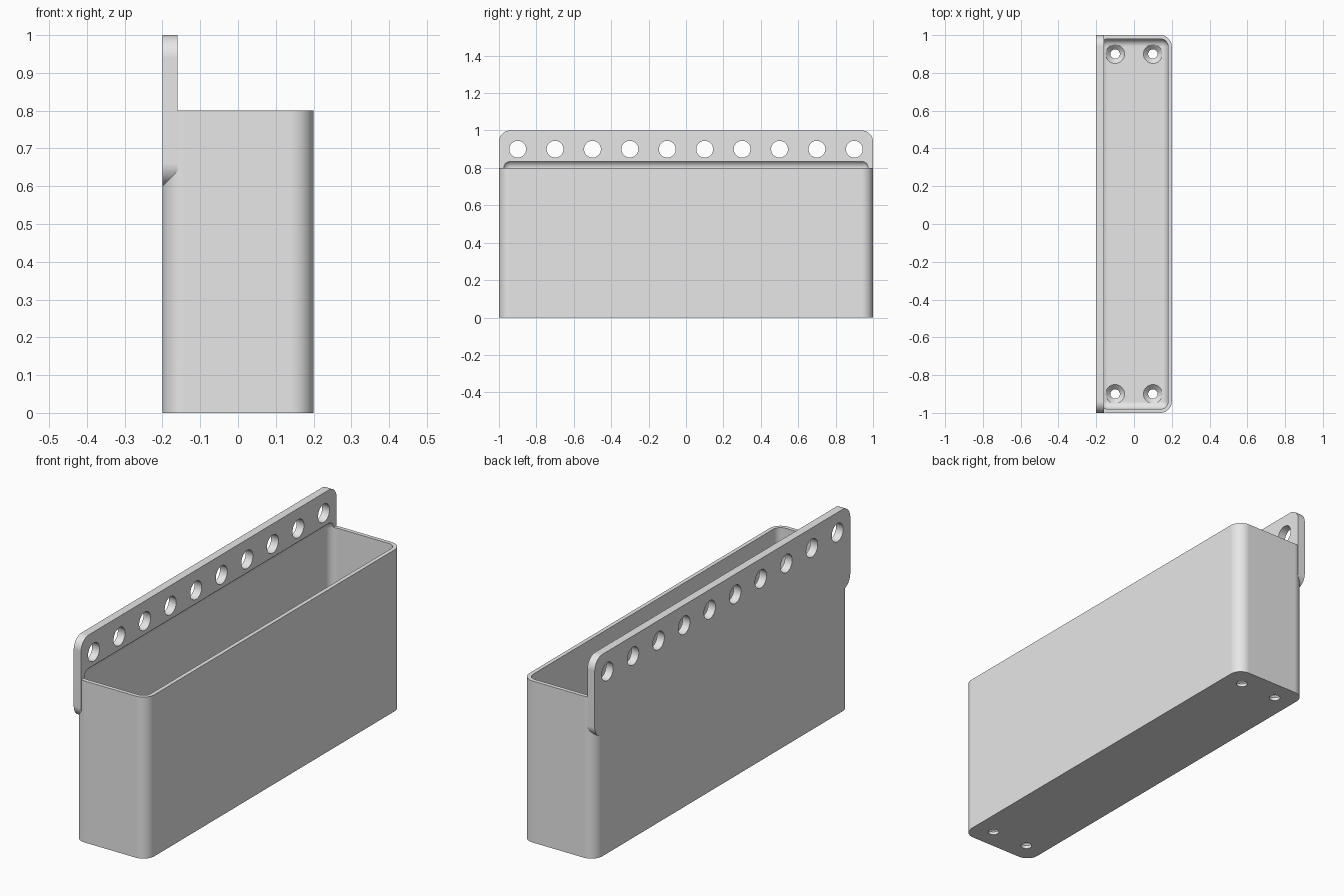
import bpy
import bmesh
import math
from mathutils import Matrix, Vector

cube = bpy.data.objects.get("Cube")
if cube:
    bpy.data.objects.remove(cube, do_unlink=True)

grey = bpy.data.materials.new("light grey")
grey.use_nodes = True
grey.diffuse_color = (0.8, 0.8, 0.8, 1)
grey.node_tree.nodes["Principled BSDF"].inputs["Base Color"].default_value = grey.diffuse_color


def to_object(name, bm):
    bmesh.ops.recalc_face_normals(bm, faces=bm.faces)
    mesh = bpy.data.meshes.new(name)
    bm.to_mesh(mesh)
    bm.free()
    mesh.materials.append(grey)
    obj = bpy.data.objects.new(name, mesh)
    bpy.context.collection.objects.link(obj)
    return obj


def rounded_block(name, low, high, radius, axis=None):
    """Block with the edges along one axis rounded, or all edges if axis is None."""
    low, high = Vector(low), Vector(high)
    bm = bmesh.new()
    bmesh.ops.create_cube(bm, size=1)
    bmesh.ops.scale(bm, vec=high - low, verts=bm.verts)
    bmesh.ops.translate(bm, vec=(low + high) / 2, verts=bm.verts)
    edges = [e for e in bm.edges if axis is None
             or abs((e.verts[0].co - e.verts[1].co)[axis]) > 0.001]
    bmesh.ops.bevel(bm, geom=edges, offset=radius, offset_type='OFFSET',
                    segments=10, profile=0.5, affect='EDGES')
    return to_object(name, bm)


def lathe(bm, profile, centre):
    """Turn a radius/height profile around a vertical axis."""
    verts = [bm.verts.new((centre[0] + r, centre[1], z)) for r, z in profile]
    edges = [bm.edges.new(pair) for pair in zip(verts, verts[1:])]
    bmesh.ops.spin(bm, geom=verts + edges, cent=(*centre, 0), axis=(0, 0, 1),
                   angle=math.tau, steps=32, use_duplicate=False)


def combine(target, other, operation):
    mod = target.modifiers.new(operation.lower(), 'BOOLEAN')
    mod.operation = operation
    mod.solver = 'EXACT'
    mod.object = other
    bpy.context.view_layer.objects.active = target
    bpy.ops.object.modifier_apply(modifier=mod.name)
    bpy.data.objects.remove(other, do_unlink=True)


# Outer body and the taller mounting plate along its back wall
bin_body = rounded_block("storage_bin", (-0.2, -1, 0), (0.2, 1, 0.8), 0.06, axis=2)
plate = rounded_block("mounting_plate", (-0.2, -1, 0.6), (-0.16, 1, 1), 0.06, axis=0)
combine(bin_body, plate, 'UNION')

# Cavity with soft edges, its top biting into the plate
cavity = rounded_block("cavity_cutter", (-0.18, -0.98, 0.04), (0.18, 0.98, 0.84), 0.04)
combine(bin_body, cavity, 'DIFFERENCE')

# Row of round holes through the plate
bm = bmesh.new()
for i in range(10):
    place = Matrix.Translation((-0.18, -0.9 + 0.2 * i, 0.9)) @ Matrix.Rotation(math.pi / 2, 4, 'Y')
    bmesh.ops.create_cone(bm, cap_ends=True, segments=32, radius1=0.045,
                          radius2=0.045, depth=0.2, matrix=place)
combine(bin_body, to_object("plate_hole_cutter", bm), 'DIFFERENCE')

# Countersunk screw holes at the corners of the floor
screw = [(0, -0.05), (0.025, -0.05), (0.025, 0.015), (0.05, 0.04), (0.05, 0.06), (0, 0.06)]
bm = bmesh.new()
for x in (-0.1, 0.1):
    for y in (-0.9, 0.9):
        lathe(bm, screw, (x, y))
bmesh.ops.remove_doubles(bm, verts=bm.verts, dist=0.0001)
combine(bin_body, to_object("screw_hole_cutter", bm), 'DIFFERENCE')

# Smooth rounded corners, crisp edges and flat walls
bpy.ops.object.select_all(action='DESELECT')
bin_body.select_set(True)
bpy.context.view_layer.objects.active = bin_body
bpy.ops.object.shade_smooth_by_angle(angle=math.radians(30))
weighted = bin_body.modifiers.new("flat_walls", 'WEIGHTED_NORMAL')
weighted.keep_sharp = True
